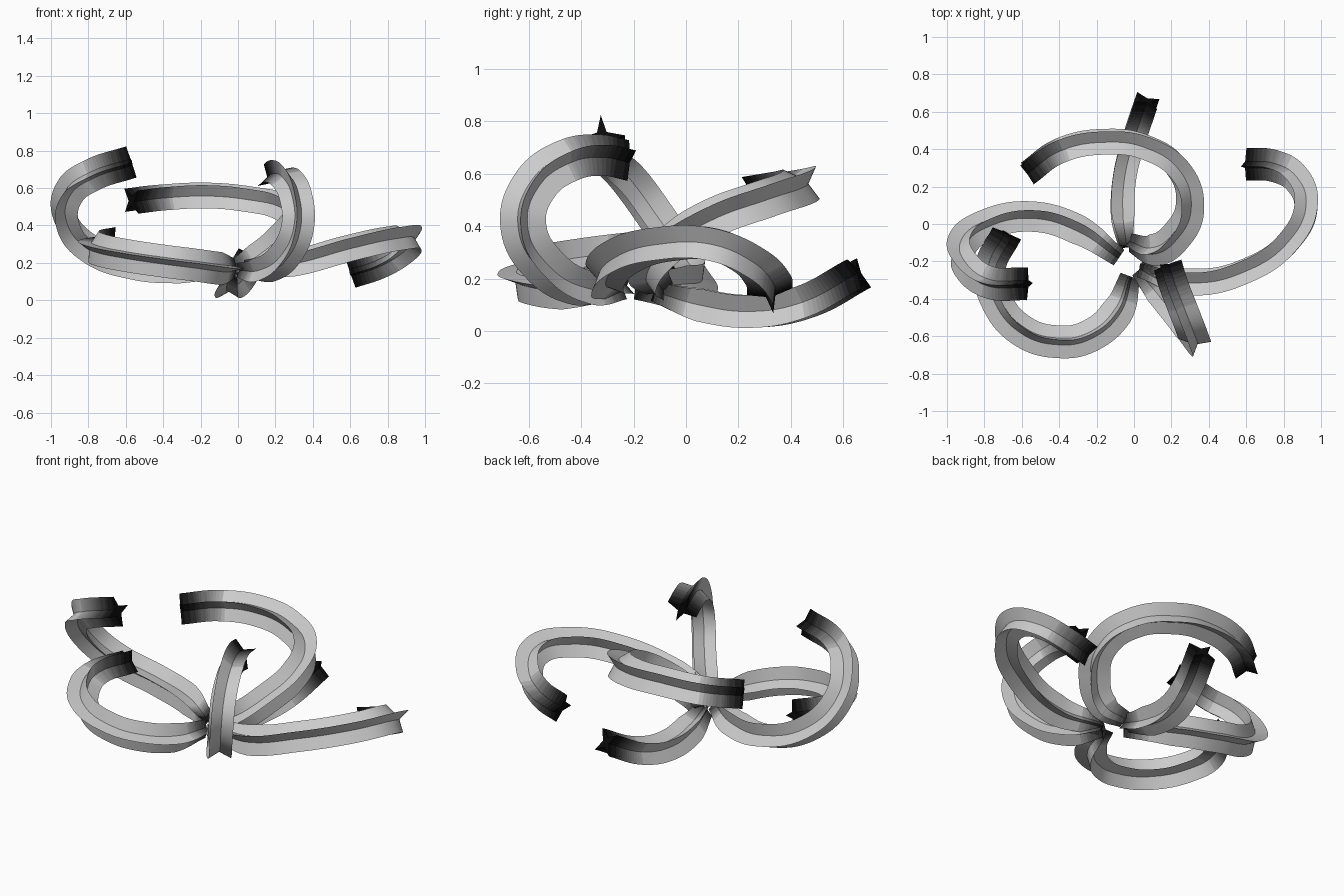
import bpy, math
from mathutils import Vector

if "Cube" in bpy.data.objects:
    bpy.data.objects.remove(bpy.data.objects["Cube"])

R_OUT, R_IN = 0.088, 0.026
STEPS = 16
BODY = 0.66

# Grey scale from black tips to the light body
greys = []
for i in range(STEPS):
    m = bpy.data.materials.new("grey_%d" % i)
    v = 0.003 + (BODY - 0.003) * (i / (STEPS - 1)) ** 1.8
    m.diffuse_color = (v, v, v, 1)
    m.use_nodes = True
    m.node_tree.nodes["Principled BSDF"].inputs["Base Color"].default_value = m.diffuse_color
    greys.append(m)

# Four-finned star cross-section shared by all arms
pc = bpy.data.curves.new("star_profile", 'CURVE')
pc.dimensions = '2D'
sp = pc.splines.new('POLY')
sp.points.add(7)
for i, p in enumerate(sp.points):
    r = R_OUT if i % 2 == 0 else R_IN
    a = -math.pi / 2 + i * math.pi / 4
    p.co = (r * math.cos(a), r * math.sin(a), 0, 1)
sp.use_cyclic_u = True
profile = bpy.data.objects.new("star_profile", pc)
bpy.context.collection.objects.link(profile)
profile.hide_render = True


def arm(name, tilt, pts):
    """Sweep the star along a smooth path, then darken both ends."""
    c = bpy.data.curves.new(name, 'CURVE')
    c.dimensions = '3D'
    c.resolution_u = 14
    c.twist_mode = 'MINIMUM'
    s = c.splines.new('BEZIER')
    s.bezier_points.add(len(pts) - 1)
    for i, (b, p) in enumerate(zip(s.bezier_points, pts)):
        b.co = p
        b.handle_left_type = b.handle_right_type = 'AUTO'
        b.tilt = math.radians(tilt)
        b.radius = 0.62 if i == 0 else 1.0
    c.bevel_mode = 'OBJECT'
    c.bevel_object = profile
    c.use_fill_caps = True
    ob = bpy.data.objects.new(name, c)
    bpy.context.collection.objects.link(ob)
    bpy.ops.object.select_all(action='DESELECT')
    ob.select_set(True)
    bpy.context.view_layer.objects.active = ob
    bpy.ops.object.convert(target='MESH')
    me = bpy.context.object.data
    me.materials.clear()
    for m in greys:
        me.materials.append(m)
    # fade by distance from the tip and, shorter, from the root
    root, tip = Vector(pts[0]), Vector(pts[-1])
    for f in me.polygons:
        t = min(((f.center - tip).length - 0.05) / 0.24,
                ((f.center - root).length + 0.0) / 0.16, 1)
        f.material_index = round(max(t, 0) * (STEPS - 1))
    bpy.ops.object.shade_smooth_by_angle(angle=math.radians(30))


# Six curling arms leaving a common centre
arm("right_arm", 57, [(0.03, -0.24, 0.17), (0.3, -0.31, 0.2), (0.6, -0.25, 0.28), (0.83, -0.09, 0.33),
                      (0.92, 0.1, 0.33), (0.87, 0.24, 0.27), (0.75, 0.31, 0.2), (0.6, 0.32, 0.15)])
arm("back_arm", 48, [(-0.04, -0.12, 0.15), (-0.06, 0.05, 0.1), (-0.05, 0.25, 0.075), (0, 0.45, 0.11),
                     (0.07, 0.66, 0.22)])
arm("high_arm", 25, [(-0.02, -0.1, 0.16), (0.1, -0.14, 0.22), (0.23, -0.06, 0.33), (0.3, 0.1, 0.43),
                     (0.24, 0.29, 0.5), (0.06, 0.41, 0.54), (-0.15, 0.44, 0.56), (-0.4, 0.39, 0.55),
                     (-0.57, 0.27, 0.53)])
arm("front_arm", 45, [(0.02, -0.25, 0.16), (0.13, -0.38, 0.16), (0.25, -0.53, 0.24), (0.32, -0.62, 0.4),
                      (0.31, -0.58, 0.55), (0.26, -0.45, 0.65), (0.21, -0.32, 0.67), (0.18, -0.22, 0.65)])
arm("left_arm", 25, [(-0.08, -0.18, 0.17), (-0.3, -0.03, 0.17), (-0.55, 0.04, 0.19), (-0.8, -0.01, 0.28),
                     (-0.92, -0.11, 0.43), (-0.9, -0.22, 0.58), (-0.78, -0.31, 0.67), (-0.57, -0.32, 0.74)])
arm("front_left_arm", 0, [(-0.02, -0.28, 0.17), (-0.09, -0.47, 0.17), (-0.24, -0.6, 0.19), (-0.4, -0.63, 0.21),
                          (-0.6, -0.57, 0.24), (-0.74, -0.4, 0.27), (-0.77, -0.24, 0.29), (-0.68, -0.05, 0.31)])
